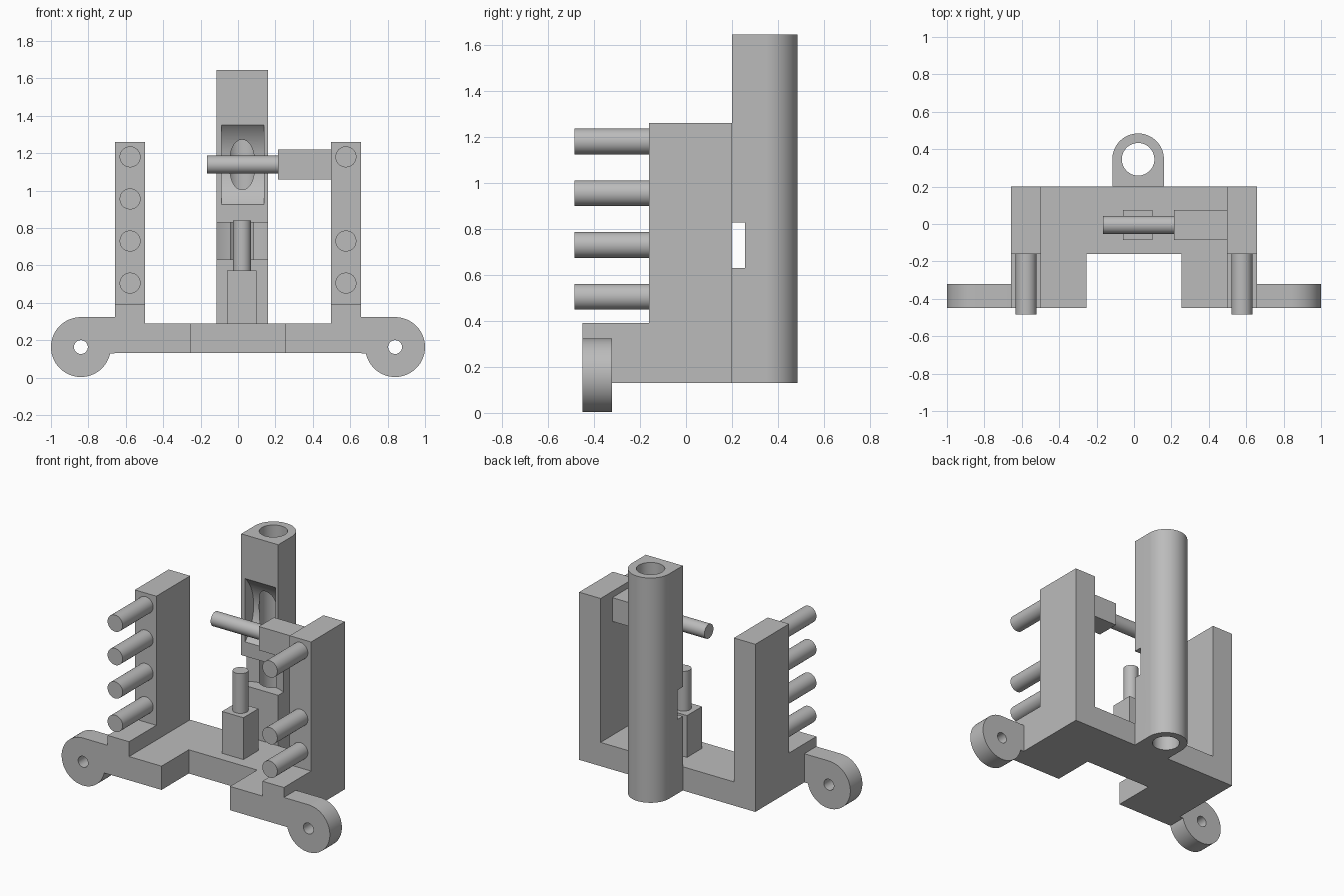
import bpy, bmesh
from math import sin, cos, radians, pi
from mathutils import Vector

cube = bpy.data.objects.get("Cube")
if cube:
    bpy.data.objects.remove(cube, do_unlink=True)

grey = bpy.data.materials.new("plain grey")
grey.use_nodes = True
grey.diffuse_color = (0.5, 0.5, 0.5, 1)
grey.node_tree.nodes["Principled BSDF"].inputs["Base Color"].default_value = (0.5, 0.5, 0.5, 1)

# Which way a 2D profile (u, v) and its extrusion depth d map to space
PLACE = {"x": lambda u, v, d: (d, u, v),
         "y": lambda u, v, d: (u, d, v),
         "z": lambda u, v, d: (u, v, d)}


def prism(name, axis, profile, start, end):
    """Extrude a closed 2D profile along an axis."""
    bm = bmesh.new()
    face = bm.faces.new([bm.verts.new(PLACE[axis](u, v, start)) for u, v in profile])
    offset = Vector(PLACE[axis](0, 0, end - start))
    top = bmesh.ops.extrude_face_region(bm, geom=[face])["geom"]
    bmesh.ops.translate(bm, vec=offset, verts=[g for g in top if isinstance(g, bmesh.types.BMVert)])
    bmesh.ops.recalc_face_normals(bm, faces=bm.faces)
    mesh = bpy.data.meshes.new(name)
    bm.to_mesh(mesh)
    bm.free()
    mesh.materials.append(grey)
    ob = bpy.data.objects.new(name, mesh)
    bpy.context.collection.objects.link(ob)
    return ob


def arc(u, v, r, a=0, b=360, n=64):
    """Points on an arc; a full circle omits the repeated last point."""
    count = n if b - a == 360 else n + 1
    return [(u + r * cos(radians(a + (b - a) * i / n)),
             v + r * sin(radians(a + (b - a) * i / n))) for i in range(count)]


def rect(u0, u1, v0, v1):
    return [(u0, v0), (u1, v0), (u1, v1), (u0, v1)]


def select(ob):
    bpy.ops.object.select_all(action="DESELECT")
    ob.select_set(True)
    bpy.context.view_layer.objects.active = ob


def cut(ob, cutter):
    cutter.hide_render = True
    mod = ob.modifiers.new("cut", "BOOLEAN")
    mod.operation, mod.solver, mod.object = "DIFFERENCE", "EXACT", cutter
    select(ob)
    bpy.ops.object.modifier_apply(modifier=mod.name)
    bpy.data.objects.remove(cutter, do_unlink=True)


def smooth(ob):
    select(ob)
    bpy.ops.object.shade_smooth_by_angle(angle=radians(30))


BOTTOM, DECK, BACK, FRONT, STEP = 0.13, 0.29, 0.20, -0.45, -0.16
OUT, INNER, MID = 0.657, 0.497, 0.022

# U-shaped base plate
half = [(0.255, STEP), (0.255, FRONT), (OUT, FRONT), (OUT, BACK)]
prism("base", "z", half + [(-x, y) for x, y in reversed(half)], BOTTOM, DECK)

# Side uprights with a low front foot, pegs and wheel ears
upright = [(FRONT, DECK), (BACK, DECK), (BACK, 1.26), (STEP, 1.26), (STEP, 0.39), (FRONT, 0.39)]
for side, s, peg_heights in (("right", -1, (0.505, 0.73, 0.955, 1.18)),
                             ("left", 1, (0.505, 0.73, 1.18))):
    prism(side + "_upright", "x", upright, s * INNER, s * OUT)
    for i, z in enumerate(peg_heights):
        smooth(prism(f"{side}_peg_{i + 1}", "y", arc(s * 0.577, z, 0.056), -0.485, STEP))
    outline = [(OUT, BOTTOM)] + arc(0.84, 0.163, 0.16, 192, 450) + [(OUT, 0.323)]
    ear = prism(side + "_ear", "y", [(s * x, z) for x, z in outline], FRONT, -0.322)
    cut(ear, prism("ear_hole", "y", arc(s * 0.84, 0.163, 0.037), -0.6, -0.2))
    smooth(ear)

# Round-backed vertical tube with bore and two clearance pockets
R, AXIS_Y = 0.138, 0.346
tube = prism("tube", "z", [(MID + R, BACK)] + arc(MID, AXIS_Y, R, 0, 180) + [(MID - R, BACK)],
             BOTTOM, 1.645)
cut(tube, prism("bore", "z", arc(MID, AXIS_Y, 0.087), 0, 1.8))
cut(tube, prism("window", "x", arc(-0.005, 1.138, 0.296, n=96), -0.087, 0.14))
cut(tube, prism("notch", "z", arc(MID, -0.005, 0.296, n=96), 0.63, 0.828))
smooth(tube)

# Post with upright shaft on the deck
prism("lower_block", "z", rect(-0.06, 0.10, -0.085, 0.075), DECK, 0.572)
smooth(prism("lower_shaft", "z", arc(MID, -0.005, 0.048), 0.572, 0.84))

# Side block with horizontal shaft on the left upright
prism("upper_block", "x", rect(-0.085, 0.075, 1.058, 1.218), 0.215, INNER)
smooth(prism("upper_shaft", "x", arc(-0.005, 1.138, 0.048), -0.167, 0.215))
